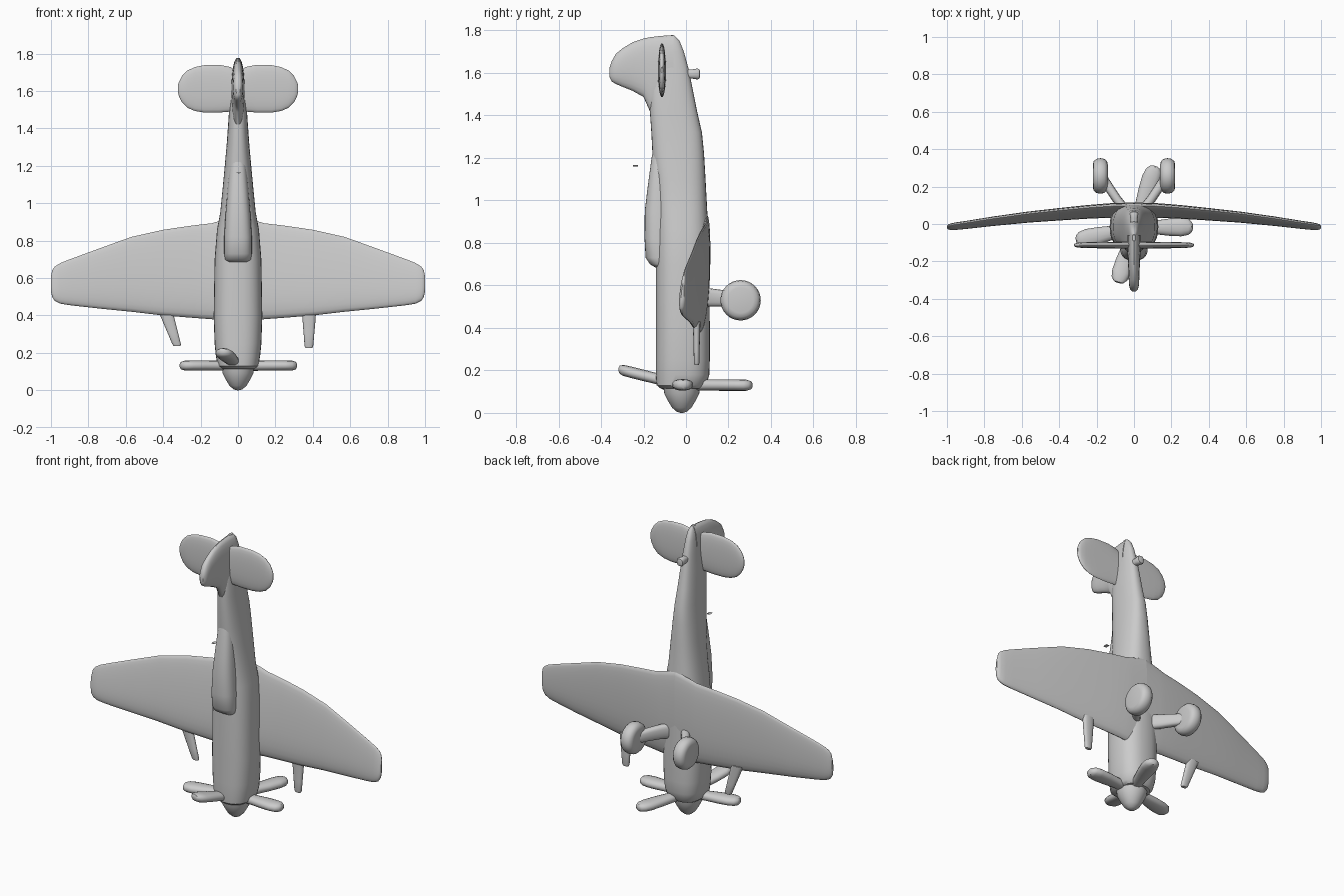
import bpy, bmesh, math
from mathutils import Vector


def power(v, e):
    return math.copysign(abs(v) ** e, v)


def loft(name, stations, sides=24, p=2.0, taper=0.0, mirror=False, angle=40):
    """Skin superelliptic rings; a station is (centre, half axis U, half axis V)."""
    bm = bmesh.new()
    rings = []
    for c, u, v in stations:
        c, u, v = Vector(c), Vector(u), Vector(v)
        ring = []
        for i in range(sides):
            a = 2 * math.pi * i / sides
            s, t = power(math.cos(a), 2 / p), power(math.sin(a), 2 / p)
            ring.append(bm.verts.new(c + u * s + v * t * (1 - taper * s)))
        rings.append(ring)
    for r, q in zip(rings, rings[1:]):
        for i in range(sides):
            j = (i + 1) % sides
            bm.faces.new((r[i], r[j], q[j], q[i]))
    bm.faces.new(rings[0])
    bm.faces.new(rings[-1])
    bmesh.ops.recalc_face_normals(bm, faces=bm.faces)
    mesh = bpy.data.meshes.new(name)
    bm.to_mesh(mesh)
    bm.free()
    ob = bpy.data.objects.new(name, mesh)
    bpy.context.collection.objects.link(ob)
    bpy.ops.object.select_all(action='DESELECT')
    ob.select_set(True)
    bpy.context.view_layer.objects.active = ob
    bpy.ops.object.shade_smooth_by_angle(angle=math.radians(angle))
    if mirror:
        ob.modifiers.new("mirror", 'MIRROR')
    return ob


def body(name, rows, p, sides=32):
    """Loft along z from rows of (z, y min, y max, half width)."""
    return loft(name, [((0, (a + b) / 2, z), (w, 0, 0), (0, (b - a) / 2, 0))
                       for z, a, b, w in rows], sides, p)


# Fuselage, nose at the bottom
body("fuselage", [
    (0.115, -0.12, 0.08, 0.09), (0.13, -0.138, 0.095, 0.108),
    (0.18, -0.142, 0.11, 0.118), (0.25, -0.142, 0.112, 0.125),
    (0.40, -0.142, 0.112, 0.13), (0.70, -0.142, 0.11, 0.125),
    (0.86, -0.14, 0.108, 0.112), (0.95, -0.14, 0.10, 0.095),
    (1.10, -0.145, 0.092, 0.08), (1.22, -0.158, 0.085, 0.069),
    (1.32, -0.163, 0.075, 0.06), (1.42, -0.17, 0.052, 0.053),
    (1.52, -0.17, 0.032, 0.046), (1.62, -0.15, 0.012, 0.036),
    (1.70, -0.13, -0.01, 0.028), (1.75, -0.11, -0.03, 0.02),
    (1.777, -0.09, -0.055, 0.009)], 2.5)

# Cockpit canopy fairing into the spine
body("canopy", [
    (0.685, -0.145, -0.05, 0.06), (0.70, -0.17, -0.05, 0.07),
    (0.73, -0.19, -0.05, 0.074), (0.82, -0.195, -0.05, 0.074),
    (0.95, -0.194, -0.05, 0.066), (1.05, -0.182, -0.05, 0.058),
    (1.20, -0.162, -0.05, 0.045), (1.26, -0.15, -0.05, 0.03)], 2.6)

# Propeller spinner
body("spinner", [(z, -0.02 - r, -0.02 + r, r) for z, r in (
    (0.0, 0.006), (0.006, 0.025), (0.025, 0.046), (0.055, 0.064),
    (0.09, 0.082), (0.13, 0.088))], 2.0)

# Four propeller blades
for i, (x, y, z) in enumerate([(-0.31, -0.09, 0.132), (-0.085, -0.315, 0.205),
                               (0.315, -0.015, 0.132), (0.115, 0.31, 0.13)]):
    hub = Vector((0, -0.02, 0.132))
    span = Vector((x, y, z)) - hub
    across = Vector((-span.y, span.x, 0)).normalized()
    loft(f"propeller_blade_{i + 1}", [
        (hub + span * t, across * w, (0, 0, h)) for t, w, h in (
            (0.1, 0.03, 0.026), (0.35, 0.036, 0.026), (0.6, 0.046, 0.027),
            (0.8, 0.05, 0.027), (0.92, 0.043, 0.026), (0.98, 0.028, 0.02),
            (1.0, 0.012, 0.009))], 16, 2.3)

# Wings: (x, leading z, trailing z, centre y, half thickness)
loft("wings", [((x, y, (a + b) / 2), (0, 0.035 * (b - a), (b - a) / 2), (0, h, 0))
               for x, a, b, y, h in (
    (0.0, 0.37, 0.93, 0.079, 0.034), (0.10, 0.375, 0.905, 0.077, 0.034),
    (0.14, 0.38, 0.893, 0.076, 0.033), (0.25, 0.388, 0.88, 0.069, 0.031),
    (0.40, 0.40, 0.858, 0.056, 0.028), (0.57, 0.42, 0.82, 0.04, 0.025),
    (0.75, 0.438, 0.755, 0.018, 0.022), (0.90, 0.455, 0.70, -0.003, 0.019),
    (0.95, 0.463, 0.68, -0.009, 0.018), (0.98, 0.478, 0.661, -0.013, 0.016),
    (0.993, 0.497, 0.643, -0.014, 0.012), (1.0, 0.53, 0.61, -0.015, 0.006))],
    28, 2.2, 0.3, mirror=True)

# Tailplane
loft("tailplane", [((x, -0.113, (a + b) / 2), (0, 0, (b - a) / 2), (0, h, 0))
                   for x, a, b, h in (
    (0.0, 1.49, 1.70, 0.02), (0.04, 1.49, 1.728, 0.019), (0.10, 1.485, 1.74, 0.018),
    (0.18, 1.485, 1.738, 0.017), (0.23, 1.493, 1.728, 0.016),
    (0.27, 1.51, 1.71, 0.015), (0.30, 1.54, 1.68, 0.013),
    (0.315, 1.57, 1.65, 0.009), (0.322, 1.595, 1.63, 0.004))],
    24, 2.2, mirror=True)

# Tail fin, rising towards -y
loft("tail_fin", [((0, y, (a + b) / 2), (0, 0, (b - a) / 2), (h, 0, 0))
                  for y, a, b, h in (
    (-0.06, 1.40, 1.778, 0.036), (-0.12, 1.40, 1.774, 0.036),
    (-0.17, 1.42, 1.768, 0.034), (-0.20, 1.487, 1.762, 0.032),
    (-0.25, 1.515, 1.745, 0.03), (-0.30, 1.535, 1.715, 0.028),
    (-0.33, 1.548, 1.69, 0.026), (-0.35, 1.56, 1.655, 0.02),
    (-0.36, 1.58, 1.625, 0.01))], 24, 2.3)

# Wing gun barrels, one slightly bent
for name, x0, x1, z1 in (("left_gun", -0.39, -0.325, 0.237),
                         ("right_gun", 0.38, 0.379, 0.225)):
    loft(name, [((x0 + (x1 - x0) * t, 0.05, 0.43 + (z1 - 0.43) * t),
                 (w, 0, 0), (0, h, 0)) for t, w, h in (
        (0, 0.038, 0.018), (0.3, 0.034, 0.016), (0.65, 0.028, 0.014),
        (0.95, 0.023, 0.013), (1, 0.018, 0.01))], 16, 2.5)

# Main wheels and legs
loft("main_wheels", [((0.18 + d, 0.257, 0.53), (0, r, 0), (0, 0, r)) for d, r in (
    (-0.04, 0.06), (-0.036, 0.078), (-0.022, 0.091), (0, 0.095),
    (0.022, 0.091), (0.036, 0.078), (0.04, 0.06))], 32, mirror=True)
loft("wheel_legs", [(c, (0.02, -0.014, 0), (0, 0, w)) for c, w in (
    ((0.05, 0.08, 0.545), 0.046), ((0.09, 0.13, 0.542), 0.042),
    ((0.13, 0.19, 0.538), 0.038), ((0.165, 0.245, 0.532), 0.034))],
    16, 2.8, mirror=True)

# Tail wheel on a short stub
loft("tail_wheel", [((0, y, 1.595), (r * 0.9, 0, 0), (0, 0, r)) for y, r in (
    (-0.02, 0.022), (0.03, 0.022), (0.055, 0.026), (0.063, 0.022), (0.066, 0.012))], 16, 2.5)

# Loose aerial tip above the spine
loft("aerial_tip", [((0.004, y, 1.163), (0.012, 0, 0), (0, 0, 0.003))
                    for y in (-0.25, -0.225)], 8)
